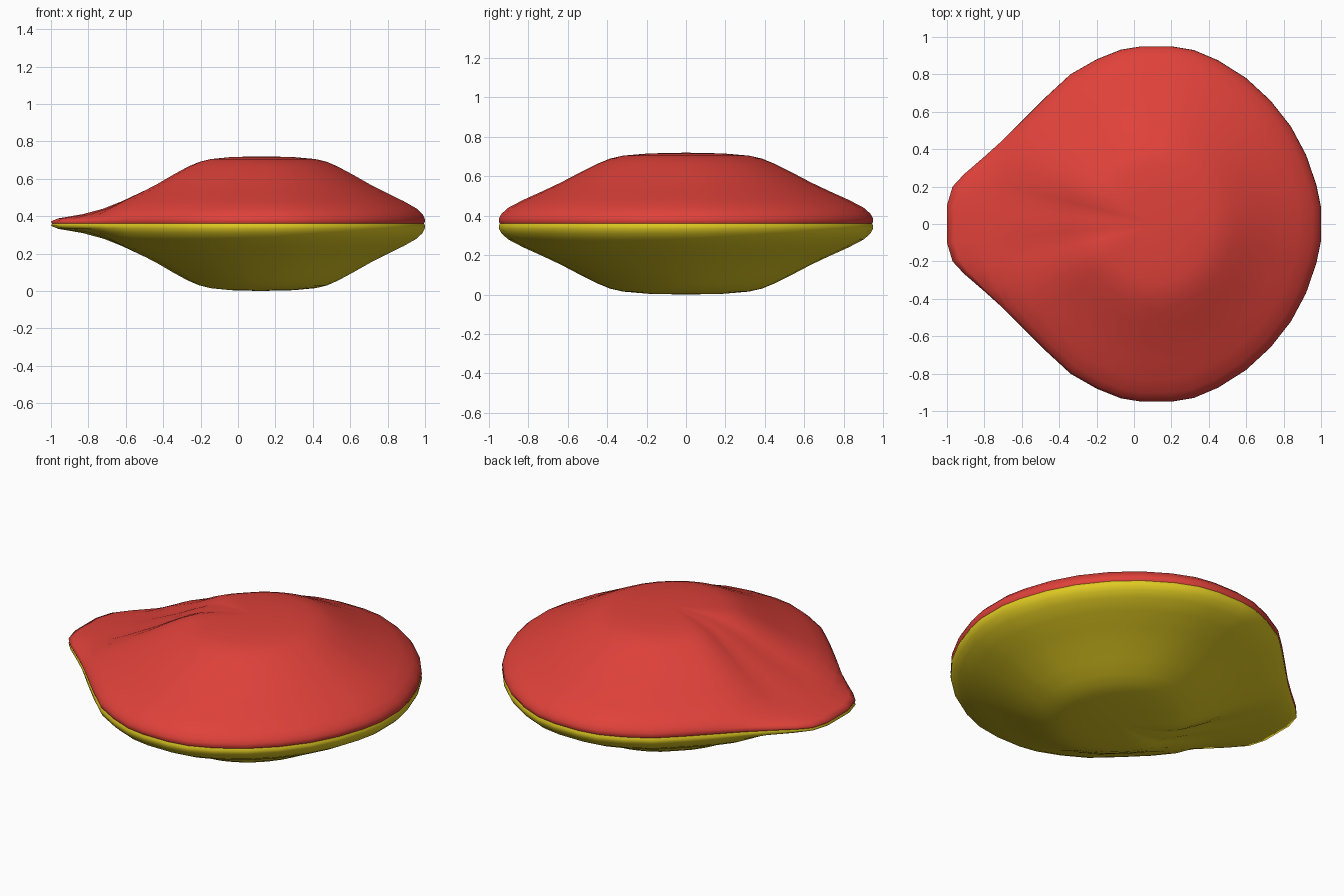
import bpy
import bmesh
import math

if "Cube" in bpy.data.objects:
    bpy.data.objects.remove(bpy.data.objects["Cube"], do_unlink=True)

CENTRE_X, SEAM_Z = 0.12, 0.36

# Half of the plan outline, from the spout round to the opposite end
HALF = [(-1, .1), (-.97, .2), (-.91, .265), (-.8, .36), (-.7, .45), (-.6, .55),
        (-.47, .68), (-.34, .8), (-.2, .88), (-.07, .932), (.04, .95), (.2, .95),
        (.32, .93), (.45, .875), (.6, .78), (.73, .66), (.84, .52), (.92, .37),
        (.975, .21), (1, .09)]
OUTLINE = HALF + [(x, -y) for x, y in reversed(HALF)]

# Rings: height from the seam, radius share on the body, radius share on the spout
RINGS = [(0, .994, .994), (.012, 1, 1), (.028, .998, .965), (.05, .985, .85),
         (.08, .95, .75), (.12, .87, .66), (.165, .765, .575), (.21, .665, .49),
         (.26, .565, .41), (.305, .47, .33), (.33, .405, .265), (.345, .335, .2),
         (.356, .2, .11)]


def material(name, colour):
    mat = bpy.data.materials.new(name)
    mat.use_nodes = True
    mat.diffuse_color = (*colour, 1)
    bsdf = mat.node_tree.nodes["Principled BSDF"]
    bsdf.inputs["Base Color"].default_value = (*colour, 1)
    bsdf.inputs["Roughness"].default_value = 0.6
    return mat


def shell(name, side, mat):
    """Domed half of the cushion; side is 1 for the upper, -1 for the lower."""
    bm = bmesh.new()
    rows = []
    for h, body, spout in RINGS:
        row = []
        for x, y in OUTLINE:
            dx = x - CENTRE_X
            reach = math.hypot(dx, y)
            # Flatten toward the spout where the outline leaves the circle
            w = min(1, max(0, (reach - .92) / .19)) if x < -.4 else 0
            t = body + (spout - body) * w
            row.append(bm.verts.new((CENTRE_X + dx * t, y * t, SEAM_Z + side * h)))
        rows.append(row)
    n = len(OUTLINE)
    tip = bm.verts.new((CENTRE_X, 0, SEAM_Z + side * .36))
    for i in range(n):
        j = (i + 1) % n
        for a, b in zip(rows, rows[1:]):
            bm.faces.new((a[i], a[j], b[j], b[i]))
        bm.faces.new((rows[-1][i], rows[-1][j], tip))
    # Turn every face outward
    bm.normal_update()
    if tip.normal.z * side < 0:
        bmesh.ops.reverse_faces(bm, faces=bm.faces[:])
    for f in bm.faces:
        f.smooth = True
    mesh = bpy.data.meshes.new(name)
    bm.to_mesh(mesh)
    bm.free()
    mesh.materials.append(mat)
    obj = bpy.data.objects.new(name, mesh)
    bpy.context.collection.objects.link(obj)
    return obj


# The two coloured halves meet at the seam
shell("upper_shell", 1, material("red", (.74, .053, .042)))
shell("lower_shell", -1, material("yellow", (.74, .59, .016)))
